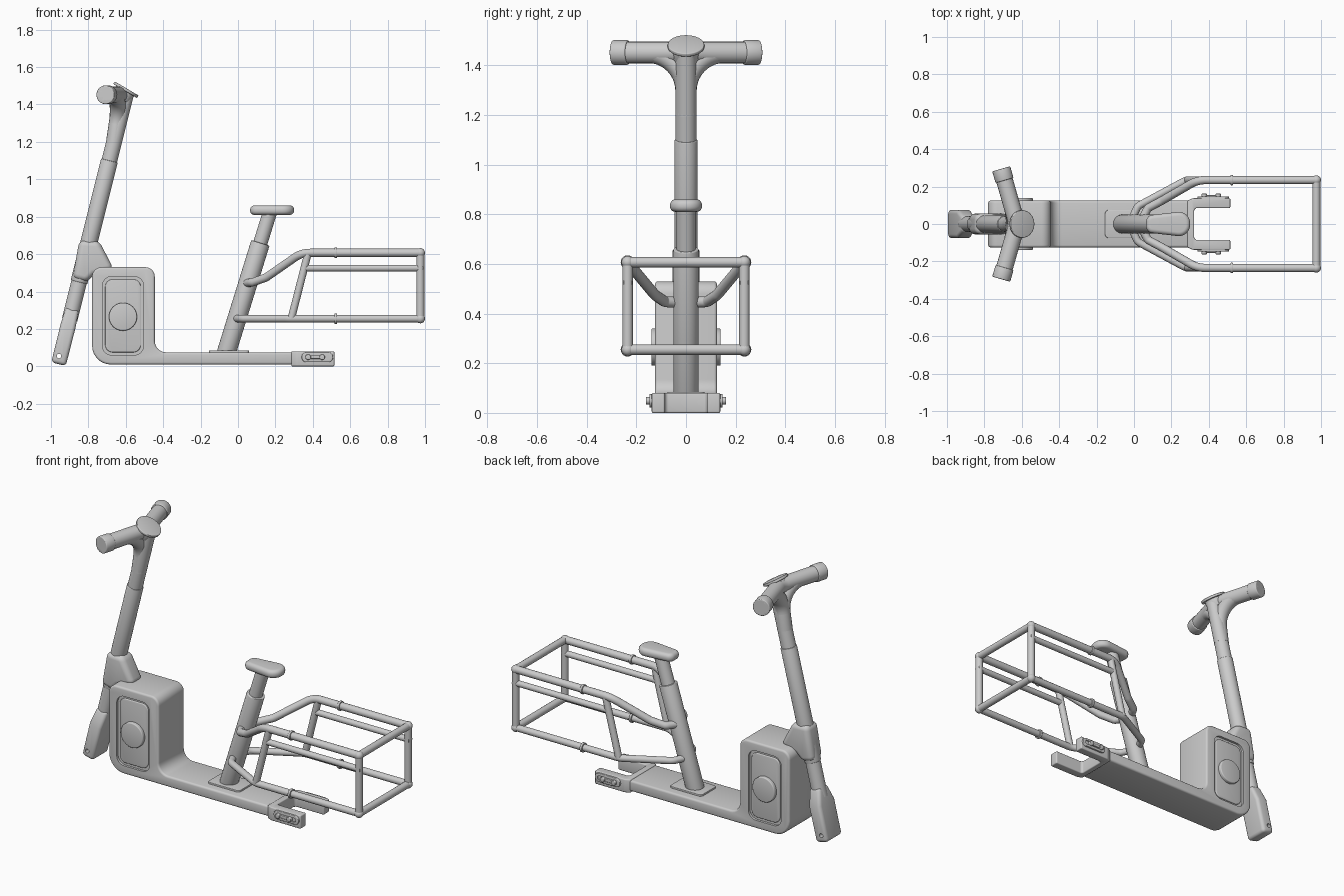
import bpy, bmesh, math
from mathutils import Vector as V

if "Cube" in bpy.data.objects:
    bpy.data.objects.remove(bpy.data.objects["Cube"])


def fillet(pts, r, closed=False, n=8):
    """Round the corners of a path; r is one radius or one per point."""
    pts = [V(p) for p in pts]
    m, out = len(pts), []
    for i, p in enumerate(pts):
        ri = r[i] if isinstance(r, (list, tuple)) else r
        if ri == 0 or (not closed and i in (0, m - 1)):
            out.append(p)
            continue
        u, v = (pts[i - 1] - p).normalized(), (pts[(i + 1) % m] - p).normalized()
        h = u.angle(v) / 2
        c = p + (u + v).normalized() * (ri / math.sin(h))
        a, b = (p + w * (ri / math.tan(h)) - c for w in (u, v))
        out += [c + a.normalized().slerp(b.normalized(), k / n) * ri for k in range(n + 1)]
    return out


def finish(ob, bevel=0, cutters=(), seg=3):
    if bevel:
        m = ob.modifiers.new("bevel", "BEVEL")
        m.width, m.segments, m.limit_method = bevel, seg, "ANGLE"
        m.angle_limit = math.radians(35)
    for c in cutters:
        m = ob.modifiers.new("cut", "BOOLEAN")
        m.object, m.operation = c, "DIFFERENCE"
    bpy.ops.object.select_all(action="DESELECT")
    ob.select_set(True)
    bpy.context.view_layer.objects.active = ob
    bpy.ops.object.convert(target="MESH")
    bpy.ops.object.shade_smooth_by_angle(angle=math.radians(35))
    for c in cutters:
        bpy.data.objects.remove(c)
    return ob


def link(name, data):
    ob = bpy.data.objects.new(name, data)
    bpy.context.collection.objects.link(ob)
    return ob


def from_bm(name, bm):
    bmesh.ops.recalc_face_normals(bm, faces=bm.faces)
    me = bpy.data.meshes.new(name)
    bm.to_mesh(me)
    bm.free()
    return link(name, me)


def prism(name, pts, vec, bevel=0, cutters=(), seg=3):
    """Extrude a flat outline along vec."""
    bm = bmesh.new()
    f = bm.faces.new([bm.verts.new(p) for p in pts])
    g = bmesh.ops.extrude_face_region(bm, geom=[f])["geom"]
    bmesh.ops.translate(bm, vec=V(vec), verts=[e for e in g if isinstance(e, bmesh.types.BMVert)])
    return finish(from_bm(name, bm), bevel, cutters, seg)


def tube(name, pts, r):
    cu = bpy.data.curves.new(name, "CURVE")
    cu.dimensions, cu.bevel_depth, cu.bevel_resolution, cu.use_fill_caps = "3D", r, 6, True
    sp = cu.splines.new("POLY")
    sp.points.add(len(pts) - 1)
    for q, p in zip(sp.points, pts):
        q.co = (*p, 1)
    return finish(link(name, cu))


def disc(name, a, b, r, bevel=0):
    """Solid cylinder between two points."""
    a, b = V(a), V(b)
    d = b - a
    q = d.to_track_quat("Z", "Y")
    ring = [a + q @ V((r * math.cos(t * math.tau / 40), r * math.sin(t * math.tau / 40), 0)) for t in range(40)]
    return prism(name, ring, d, bevel)


def rect(x0, x1, z0, z1, y, r):
    return fillet([(x0, y, z0), (x1, y, z0), (x1, y, z1), (x0, y, z1)], r, True)


SIDES = (("right", -1), ("left", 1))

# Battery box and deck in one profile, with recessed side panels
profile = fillet([(-.78, -.125, .01), (.3, -.125, .01), (.3, -.125, .075), (-.445, -.125, .075),
                  (-.445, -.125, .53), (-.78, -.125, .53)], [.1, 0, 0, .06, .05, .05], True)
cuts = [prism("panel_cutter", rect(-.725, -.505, .06, .48, s * .111, .05), (0, s * .1, 0)) for _, s in SIDES]
prism("body_and_deck", profile, (0, .25, 0), .012, cuts)
for n, s in SIDES:
    prism("side_panel_" + n, rect(-.71, -.52, .075, .465, s * .1, .04), (0, s * .019, 0), .005)
    disc("panel_knob_" + n, (-.615, s * .1, .265), (-.615, s * .14, .265), .075, .006)


# Steering column
def axis(z):
    return V((-.795 + .25 * (z - .67), 0, z))


disc("lower_column", axis(.25), axis(.5), .042)
disc("middle_column", axis(.45), axis(1.1), .046, .004)
disc("upper_column", axis(1.05), axis(1.46), .042)
prism("head_bracket", [(-.885, -.055, .47), (-.81, -.055, .45), (-.77, -.055, .49), (-.665, -.055, .52),
                       (-.742, -.055, .67), (-.848, -.055, .675)], (0, .11, 0), .03, seg=5)

# Fork block, lofted from three sections across the column axis
bm = bmesh.new()
nrm = V((.97, 0, -.2425))
rows = []
for z, hx, hy in ((.012, .04, .075), (.215, .041, .075), (.31, .036, .04)):
    c = axis(z)
    rows.append([bm.verts.new(c + nrm * hx * a + V((0, hy * b, 0))) for a, b in ((-1, -1), (1, -1), (1, 1), (-1, 1))])
for lo, hi in zip(rows, rows[1:]):
    for i in range(4):
        j = (i + 1) % 4
        bm.faces.new((lo[i], lo[j], hi[j], hi[i]))
bm.faces.new(rows[0])
bm.faces.new(rows[-1])
block = from_bm("fork_block", bm)
finish(block, .02, [disc("axle_cutter", (-.957, -.2, .055), (-.957, .2, .055), .012)], 4)

# Handlebar: straight sweep, flared joints, grips and display
knee = V((-.625, 0, 1.452))
ends = [V((-.71, s * .295, 1.452)) for _, s in SIDES]
tube("handlebar", fillet([ends[0], knee, ends[1]], .12), .045)
for (n, s), e in zip(SIDES, ends):
    tube("handlebar_joint_" + n, fillet([axis(1.2), knee, knee.lerp(e, .75)], [0, .15, 0], n=14), .043)
    disc("grip_" + n, knee.lerp(e, .79), e, .05, .005)
tilt = V((.51, 0, .86))
mid = V((-.597, 0, 1.482))
disc("display", mid - tilt * .012, mid + tilt * .004, .074, .004)
disc("display_base", mid - tilt * .06, mid - tilt * .01, .055, .004)


# Seat tube, post and saddle
def seat_axis(z):
    return V((-.06 + .31 * (z - .08), 0, z))


disc("seat_tube", seat_axis(.07), seat_axis(.66), .051, .004)
disc("seat_post", seat_axis(.6), seat_axis(.83), .038)
prism("seat", fillet([(.065, -.045, .81), (.3, -.072, .81), (.3, .072, .81), (.065, .045, .81)],
                     [.036, .06, .06, .036], True), (0, 0, .05), .022, seg=5)
prism("seat_base_plate", fillet([(-.155, -.075, .07), (.06, -.075, .07), (.06, .075, .07), (-.155, .075, .07)],
                                .02, True), (0, 0, .015), .003)

# Cargo rack
W, TOP, LOW, BACK = .235, .607, .255, .975
for n, s in SIDES:
    y = s * W
    tube("rack_top_rail_" + n, fillet([(.04, s * .02, .445), (.075, s * .085, .448), (.15, s * .125, .475),
                                       (.34, y, TOP), (BACK, y, TOP)], [0, .03, .08, .12, 0]), .022)
    tube("rack_bottom_rail_" + n, fillet([(-.015, s * .02, LOW), (.02, s * .095, LOW), (.28, y, LOW),
                                          (BACK, y, LOW)], [0, .05, .1, 0]), .02)
    tube("rack_middle_rail_" + n, [(.36, y, .525), (.99, y, .525)], .018)
    tube("rack_strut_" + n, [(.285, y, LOW), (.375, y, TOP)], .02)
    tube("rack_post_" + n, [(BACK, y, LOW), (BACK, y, TOP)], .021)
    for k, z in (("top", TOP), ("bottom", LOW)):
        disc(f"rack_collar_{k}_{n}", (.515, y, z), (.53, y, z), .028, .003)
        bm = bmesh.new()
        bmesh.ops.create_uvsphere(bm, u_segments=20, v_segments=12, radius=.025)
        ball = from_bm(f"rack_corner_{k}_{n}", bm)
        ball.location = (BACK, y, z)
        finish(ball)
for k, z in (("top", TOP), ("bottom", LOW)):
    tube(f"rack_crossbar_{k}", [(BACK, -W, z), (BACK, W, z)], .021)

# Rear U-shaped wheel mount with slotted bolt plates
u = [(.285, -.125, 0), (.315, -.138, 0), (.515, -.138, 0), (.515, -.085, 0), (.322, -.085, 0),
     (.322, .085, 0), (.515, .085, 0), (.515, .138, 0), (.315, .138, 0), (.285, .125, 0)]
prism("rear_mount", fillet(u, [0, .03, .008, .008, .015, .015, .008, .008, .03, 0], True), (0, 0, .08), .006)
for n, s in SIDES:
    slot = prism("slot_cutter", rect(.36, .49, .037, .061, s * .141, .0115), (0, s * .05, 0))
    prism("axle_plate_" + n, rect(.34, .508, .022, .076, s * .13, .0265), (0, s * .018, 0), .004, [slot])
    prism("axle_slider_" + n, rect(.365, .46, .04, .058, s * .13, .0085), (0, s * .024, 0), .003)
    for x in (.375, .45):
        disc(f"axle_bolt_{n}_{int(x * 1000)}", (x, s * .13, .049), (x, s * .162, .049), .015, .004)
